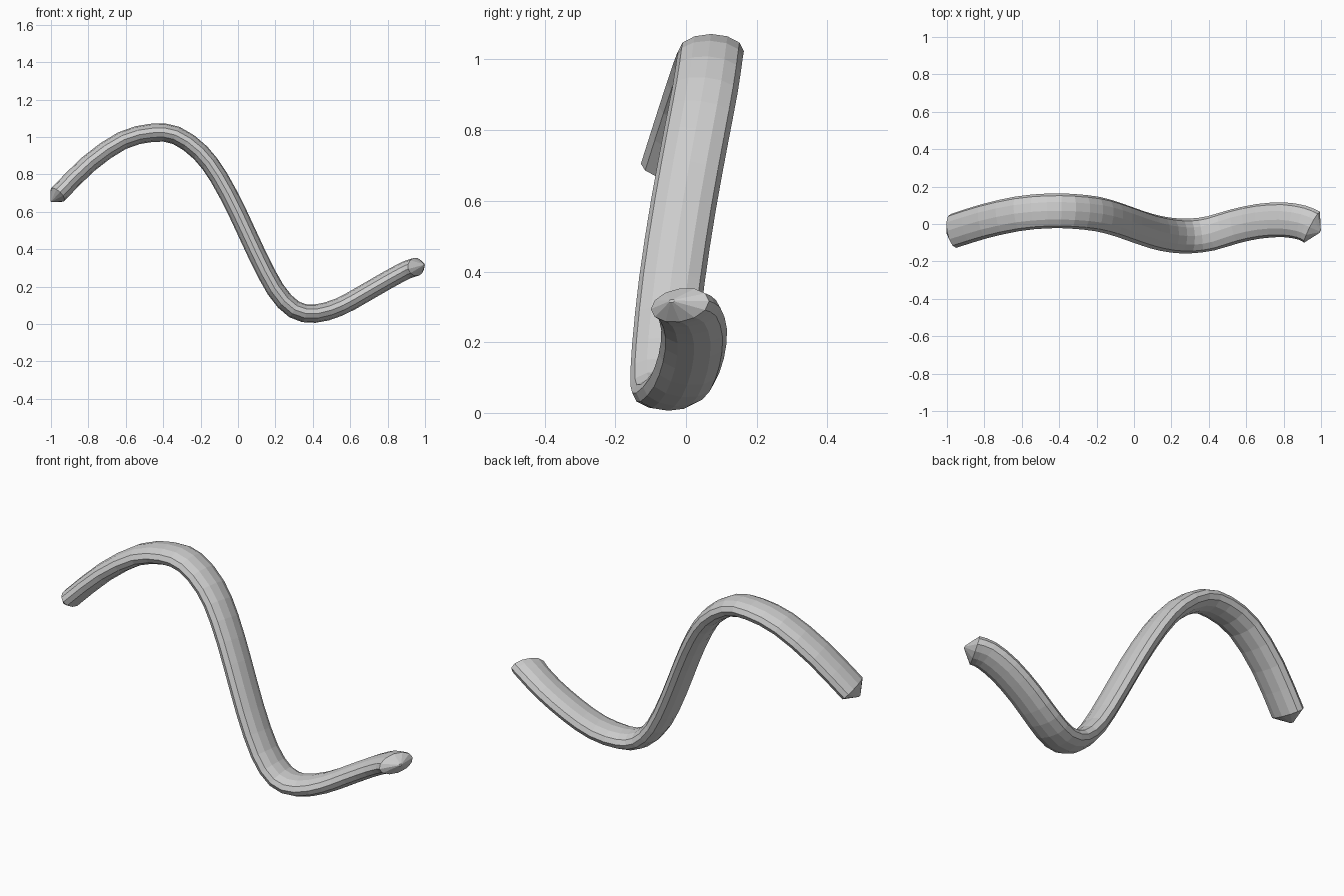
import bpy, bmesh, math
from mathutils import Vector

if "Cube" in bpy.data.objects:
    bpy.data.objects.remove(bpy.data.objects["Cube"])

SIDES, STEPS = 12, 2
HALF_W, HALF_T, TIP = 0.093, 0.049, 0.05

# centre line of the wavy body
PATH = [Vector(p) for p in [
    (-0.965, -0.037, 0.69), (-0.80, 0.015, 0.855), (-0.62, 0.055, 0.98),
    (-0.46, 0.070, 1.022), (-0.33, 0.068, 1.008), (-0.20, 0.054, 0.915),
    (-0.10, 0.028, 0.78), (0.00, -0.007, 0.59), (0.10, -0.040, 0.375),
    (0.20, -0.060, 0.185), (0.30, -0.064, 0.078), (0.41, -0.050, 0.055),
    (0.54, -0.012, 0.090), (0.67, 0.015, 0.160), (0.80, 0.023, 0.235),
    (0.90, 0.007, 0.288), (0.952, -0.017, 0.305)]]


def spline(points, steps):
    """Catmull-Rom samples through the points."""
    ext = [2 * points[0] - points[1]] + points + [2 * points[-1] - points[-2]]
    out = []
    for i in range(1, len(ext) - 2):
        a, b, c, d = ext[i - 1:i + 3]
        for s in range(steps):
            t = s / steps
            out.append(0.5 * (2 * b + (c - a) * t + (2 * a - 5 * b + 4 * c - d) * t * t
                              + (3 * b - a - 3 * c + d) * t ** 3))
    return out + [points[-1].copy()]


def ring(bm, centre, tangent, scale=1.0):
    """Flattened cross-section, wide along y."""
    up = tangent.cross(Vector((0, 1, 0))).normalized()
    side = up.cross(tangent).normalized()
    return [bm.verts.new(centre + scale * (side * HALF_W * math.cos(a) + up * HALF_T * math.sin(a)))
            for a in (2 * math.pi * k / SIDES for k in range(SIDES))]


line = spline(PATH, STEPS)
last = len(line) - 1
tangents = [(line[min(i + 1, last)] - line[max(i - 1, 0)]).normalized() for i in range(last + 1)]

bm = bmesh.new()
# blunt pointed tip, body, blunt pointed tip
rings = [ring(bm, line[0] - tangents[0] * TIP, tangents[0], 0.1)]
rings += [ring(bm, p, t) for p, t in zip(line, tangents)]
rings.append(ring(bm, line[-1] + tangents[-1] * TIP, tangents[-1], 0.1))
for r, s in zip(rings, rings[1:]):
    for k in range(SIDES):
        n = (k + 1) % SIDES
        bm.faces.new((r[k], r[n], s[n], s[k]))
bm.faces.new(rings[0])
bm.faces.new(rings[-1])
bmesh.ops.recalc_face_normals(bm, faces=bm.faces)

mesh = bpy.data.meshes.new("wavy_body")
bm.to_mesh(mesh)
bm.free()
bpy.context.collection.objects.link(bpy.data.objects.new("wavy_body", mesh))
